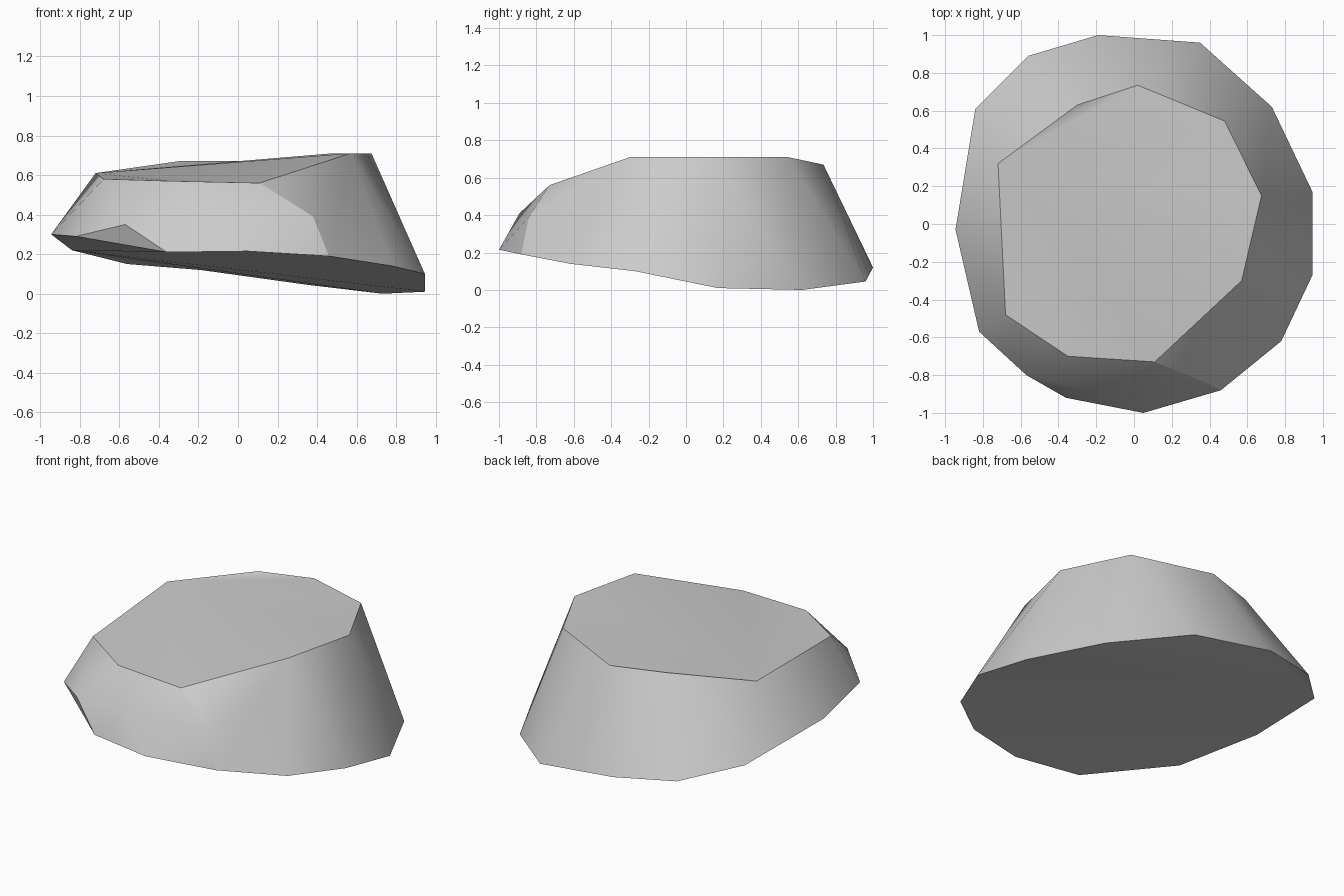
import bpy
import bmesh

cube = bpy.data.objects.get("Cube")
if cube:
    bpy.data.objects.remove(cube, do_unlink=True)

# Wide tilted base outline
base_ring = [(-0.945, -0.03, 0.30), (-0.84, 0.61, 0.22), (-0.56, 0.89, 0.15),
             (-0.19, 1.00, 0.12), (0.35, 0.96, 0.045), (0.73, 0.62, 0.0),
             (0.945, 0.17, 0.01), (0.945, -0.27, 0.10), (0.78, -0.62, 0.14),
             (0.46, -0.88, 0.19), (0.05, -1.00, 0.215), (-0.36, -0.92, 0.21),
             (-0.82, -0.57, 0.29)]
# Narrower top outline
top_ring = [(-0.72, 0.32, 0.61), (-0.30, 0.63, 0.67), (0.02, 0.735, 0.67),
            (0.48, 0.545, 0.71), (0.675, 0.15, 0.71), (0.57, -0.30, 0.71),
            (0.11, -0.73, 0.56), (-0.35, -0.70, 0.57), (-0.68, -0.48, 0.58)]
# Chipped corners part way up the front
chips = [(-0.57, -0.80, 0.35), (-0.17, -0.89, 0.41), (0.38, -0.84, 0.39)]

# Side facets: b = base corner, t = top corner, c = chip
sides = """b0 b1 t0|b0 t0 t8|b0 t8 b12|b1 t1 t0|b1 b2 t1|b2 b3 t1|b3 t2 t1
b3 b4 t2|b4 t3 t2|b4 b5 t3|b5 t4 t3|b5 b6 t4|b6 b7 t4|b7 t5 t4|b7 b8 t5
b8 b9 t5|t5 b9 c2|t5 c2 t6|t6 c2 c1|c2 b9 b10|c2 b10 c1|c1 b10 b11|c1 t7 t6
c0 c1 b11|c0 t7 c1|c0 t8 t7|c0 b12 t8"""
undercut = "c0 b11 b12"

bm = bmesh.new()
corner = {}
for letter, points in (("b", base_ring), ("t", top_ring), ("c", chips)):
    for i, co in enumerate(points):
        corner[f"{letter}{i}"] = bm.verts.new(co)


def fan(letter, start, count):
    """Names of the triangles that fan out from one corner of a ring."""
    names = [f"{letter}{(start + i) % count}" for i in range(count)]
    return [f"{names[0]} {names[i]} {names[i + 1]}" for i in range(1, count - 1)]


# Build each region, remembering which region a face belongs to
regions = [sides.replace("\n", "|").split("|"), [undercut],
           fan("t", 0, len(top_ring)), fan("b", 1, len(base_ring))]
region_of = {}
for number, facets in enumerate(regions):
    for facet in facets:
        face = bm.faces.new([corner[name] for name in facet.split()])
        face.smooth = True
        region_of[face] = number
bmesh.ops.recalc_face_normals(bm, faces=bm.faces[:])

# Sharp rims wherever two regions meet
for edge in bm.edges:
    edge.smooth = len({region_of[face] for face in edge.link_faces}) == 1

# Sharp crease down the front chip
for a, b in (("t6", "c2"), ("c2", "b9")):
    bm.edges.get((corner[a], corner[b])).smooth = False

mesh = bpy.data.meshes.new("rock")
bm.to_mesh(mesh)
bm.free()
rock = bpy.data.objects.new("rock", mesh)
bpy.context.collection.objects.link(rock)

# Plain grey stone
stone = bpy.data.materials.new("grey stone")
stone.use_nodes = True
colour = (0.6, 0.6, 0.6, 1.0)
stone.diffuse_color = colour
stone.node_tree.nodes["Principled BSDF"].inputs["Base Color"].default_value = colour
mesh.materials.append(stone)
